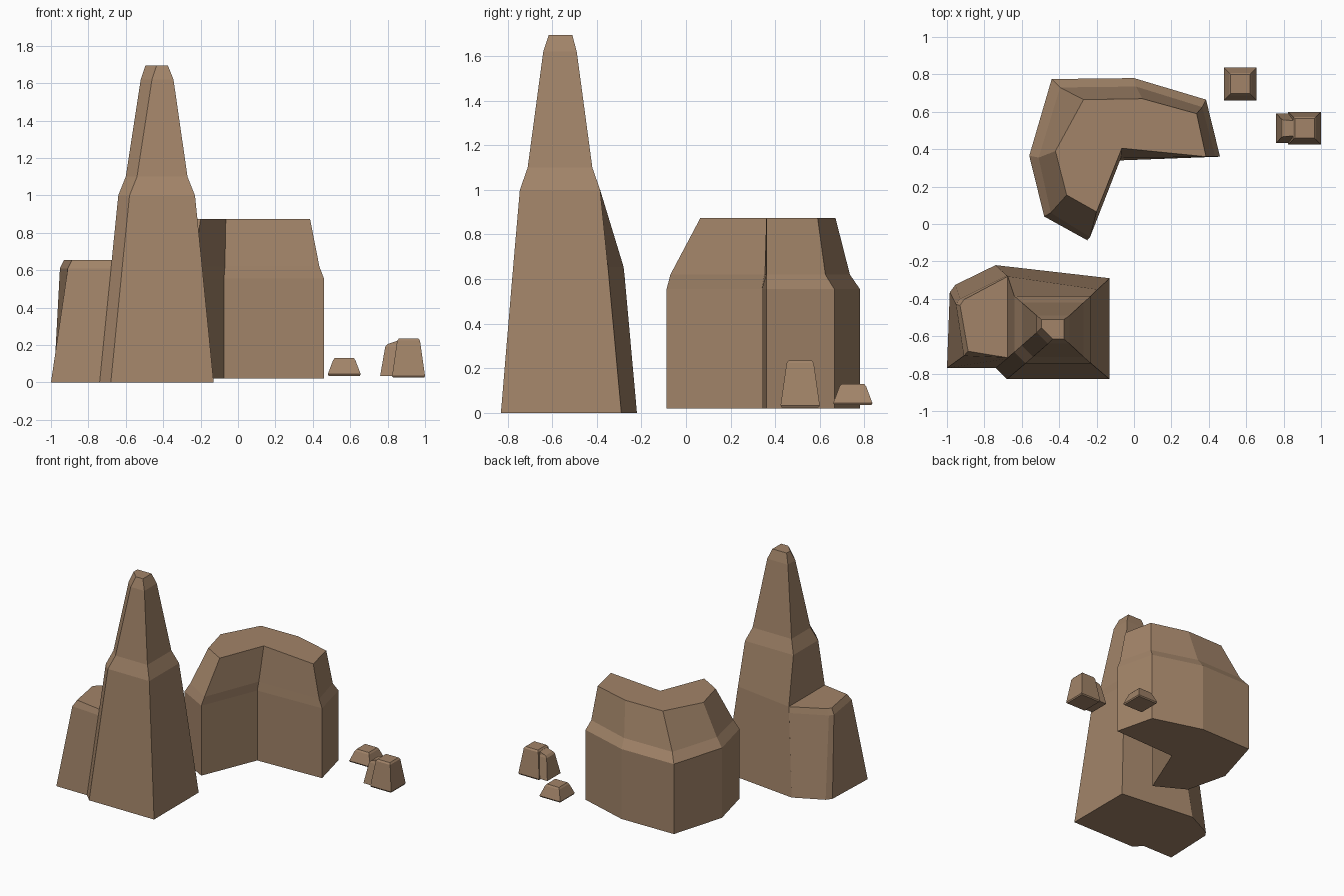
import bpy, bmesh

stone = bpy.data.materials.new("sandstone")
stone.diffuse_color = (0.36, 0.23, 0.14, 1)


def loft(name, layers):
    """Closed flat-faced solid from stacked (z, outline) layers."""
    bm = bmesh.new()
    rings = [[bm.verts.new((x, y, z)) for x, y in pts] for z, pts in layers]
    n = len(rings[0])
    for a, b in zip(rings, rings[1:]):
        for i in range(n):
            j = (i + 1) % n
            bm.faces.new((a[i], a[j], b[j], b[i]))
    bm.faces.new(rings[0][::-1])
    bm.faces.new(rings[-1])
    bmesh.ops.recalc_face_normals(bm, faces=bm.faces)
    me = bpy.data.meshes.new(name)
    bm.to_mesh(me)
    bm.free()
    me.materials.append(stone)
    ob = bpy.data.objects.new(name, me)
    bpy.context.collection.objects.link(ob)
    return ob


def notched(x0, x1, y0, y1, back_left=None):
    """Rectangle with its front-left corner cut off."""
    c = 0.06
    return [(x0, y0 + c), (x0 + c, y0), (x1, y0), (x1, y1),
            (x0, y1 if back_left is None else back_left)]


# Tall spire
spire = loft("rock_spire", [
    (0, notched(-0.74, -0.13, -0.83, -0.29, -0.22)),
    (0.655, notched(-0.675, -0.195, -0.775, -0.35, -0.28)),
    (1.0, notched(-0.64, -0.23, -0.745, -0.385)),
    (1.1, notched(-0.60, -0.27, -0.71, -0.42)),
    (1.62, notched(-0.52, -0.345, -0.64, -0.49)),
    (1.695, notched(-0.495, -0.375, -0.615, -0.51)),
])

# Low shoulder joined to the spire's left side
shoulder = loft("shoulder", [
    (0, [(-1, -0.77), (-0.74, -0.77), (-0.5, -0.7), (-0.5, -0.4),
         (-0.74, -0.22), (-0.955, -0.325), (-0.985, -0.365)]),
    (0.61, [(-0.91, -0.705), (-0.68, -0.72), (-0.5, -0.65), (-0.5, -0.4),
            (-0.68, -0.275), (-0.93, -0.40), (-0.952, -0.43)]),
    (0.655, [(-0.887, -0.68), (-0.675, -0.715), (-0.5, -0.65), (-0.5, -0.4),
             (-0.675, -0.28), (-0.91, -0.405), (-0.93, -0.435)]),
])
union = spire.modifiers.new("union", "BOOLEAN")
union.operation = "UNION"
union.solver = "EXACT"
union.object = shoulder
bpy.context.view_layer.objects.active = spire
bpy.ops.object.modifier_apply(modifier="union")
bpy.data.objects.remove(shoulder)

# Curved mesa with an inward corner
outline = [(-0.44, 0.775), (-0.56, 0.365), (-0.48, 0.04), (-0.25, -0.087),
           (-0.075, 0.34), (0.46, 0.36), (0.385, 0.665), (0.0, 0.78)]
loft("mesa", [
    (0.02, outline),
    (0.555, outline),
    (0.62, [(-0.395, 0.73), (-0.51, 0.355), (-0.445, 0.06), (-0.235, -0.07),
            (-0.07, 0.352), (0.435, 0.36), (0.365, 0.625), (0.01, 0.735)]),
    (0.875, [(-0.27, 0.665), (-0.42, 0.39), (-0.36, 0.155), (-0.20, 0.065),
             (-0.065, 0.405), (0.385, 0.36), (0.335, 0.59), (0.045, 0.67)]),
])


# Small loose stones
def stone_block(name, cx, cy, half, top, z0, z1):
    def square(h):
        return [(cx - h, cy - h), (cx + h, cy - h),
                (cx + h, cy + h), (cx - h, cy + h)]
    loft(name, [(z0, square(half - 0.005)), (z0 + 0.009, square(half)),
                (z1 - 0.012, square(top + 0.005)), (z1, square(top - 0.004))])


stone_block("flat_stone", 0.568, 0.748, 0.088, 0.055, 0.035, 0.13)
stone_block("tall_stone", 0.912, 0.512, 0.088, 0.056, 0.025, 0.235)
loft("leaning_stone", [
    (0.035, [(0.76, 0.432), (0.90, 0.432), (0.90, 0.592), (0.76, 0.592)]),
    (0.19, [(0.787, 0.462), (0.90, 0.462), (0.90, 0.562), (0.787, 0.562)]),
    (0.205, [(0.80, 0.468), (0.90, 0.468), (0.90, 0.556), (0.80, 0.556)]),
    (0.222, [(0.85, 0.47), (0.90, 0.47), (0.90, 0.554), (0.85, 0.554)]),
])
